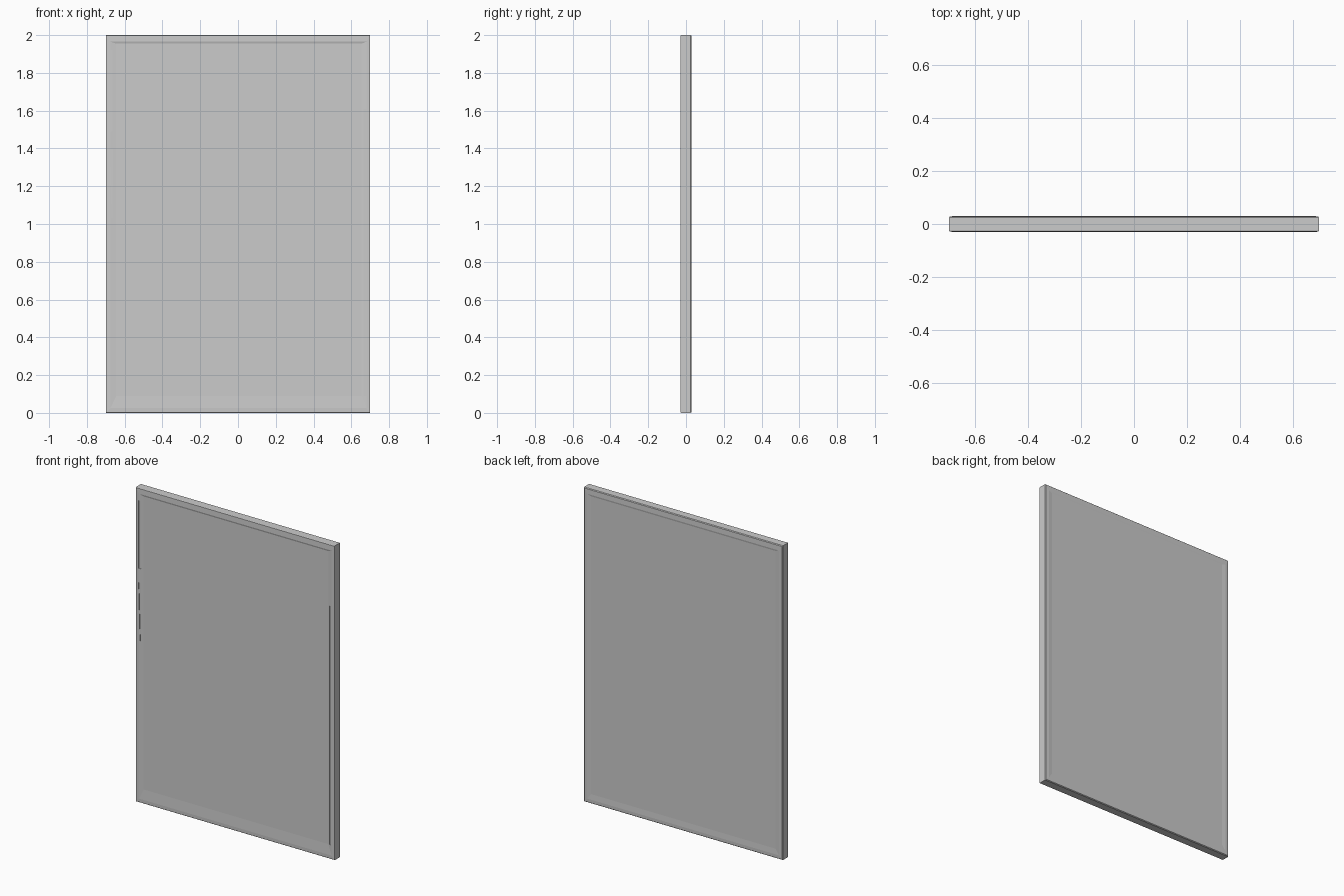
import bpy, bmesh

if "Cube" in bpy.data.objects:
    bpy.data.objects.remove(bpy.data.objects["Cube"])

W, T, H = 0.70, 0.03, 2.0


def mesh_object(name, bm):
    bmesh.ops.recalc_face_normals(bm, faces=bm.faces[:])
    me = bpy.data.meshes.new(name)
    bm.to_mesh(me)
    bm.free()
    ob = bpy.data.objects.new(name, me)
    bpy.context.collection.objects.link(ob)
    return ob


def ring(bm, x0, x1, z0, z1, y):
    return [bm.verts.new((x, y, z)) for x, z in ((x0, z0), (x1, z0), (x1, z1), (x0, z1))]


# Thin slab: rings from the front field, over its rim and edges, to the back field
rings = [
    (-0.645, 0.655, 0.09, 1.955, -T + 0.003),
    (-0.675, 0.68, 0.025, 1.965, -T),
    (-W + 0.002, W - 0.002, 0.003, H - 0.002, -T + 0.001),
    (-W, W, 0, H, -T + 0.005),
    (-W, W, 0, H, T - 0.006),
    (-W + 0.004, W - 0.004, 0.004, H - 0.004, T - 0.001),
    (-0.675, 0.675, 0.025, 1.965, T),
    (-0.65, 0.65, 0.06, 1.955, T - 0.002),
]
bm = bmesh.new()
loops = [ring(bm, *r) for r in rings]
for a, b in zip(loops, loops[1:]):
    for i in range(4):
        j = (i + 1) % 4
        bm.faces.new((a[i], a[j], b[j], b[i]))
bm.faces.new(loops[0])
bm.faces.new(loops[-1])
panel = mesh_object("panel", bm)

# Narrow scuff grooves on the front face: x left/right at the bottom and top, z range
grooves = [
    (-0.679, -0.664, -0.679, -0.664, 1.49, 1.92),
    (-0.669, -0.664, -0.679, -0.662, 1.03, 1.40),
    (0.665, 0.681, 0.665, 0.681, 0.09, 1.61),
]
bm = bmesh.new()
for bl, br, tl, tr, z0, z1 in grooves:
    front, back = [[bm.verts.new((x, y, z)) for x, z in ((bl, z0), (br, z0), (tr, z1), (tl, z1))]
                   for y in (-T - 0.01, -T + 0.004)]
    bm.faces.new(front)
    bm.faces.new(back)
    for i in range(4):
        j = (i + 1) % 4
        bm.faces.new((front[i], front[j], back[j], back[i]))
cutter = mesh_object("groove_cutter", bm)
cutter.hide_render = True
cutter.hide_set(True)

cut = panel.modifiers.new("grooves", "BOOLEAN")
cut.operation = "DIFFERENCE"
cut.solver = "EXACT"
cut.object = cutter
